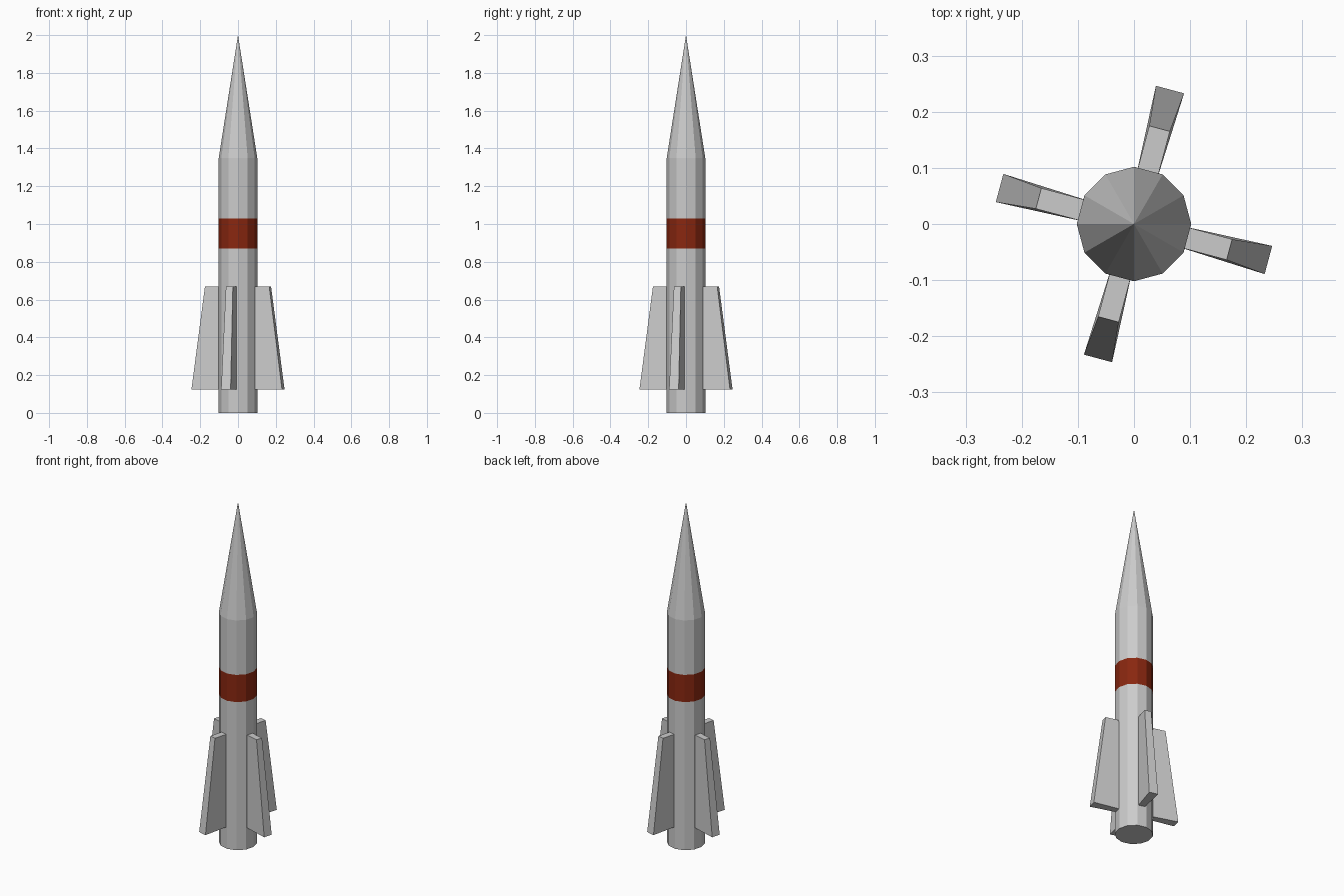
import bpy, bmesh, math
from mathutils import Matrix

if "Cube" in bpy.data.objects:
    bpy.data.objects.remove(bpy.data.objects["Cube"])

R, SIDES = 0.102, 12


def finish(bm, name, mat=None):
    bmesh.ops.recalc_face_normals(bm, faces=bm.faces)
    mesh = bpy.data.meshes.new(name)
    bm.to_mesh(mesh)
    bm.free()
    obj = bpy.data.objects.new(name, mesh)
    bpy.context.collection.objects.link(obj)
    if mat:
        mesh.materials.append(mat)
    return obj


def section(name, z0, z1, r_top=R, mat=None):
    """Twelve-sided body section; corners on the x and y axes."""
    bm = bmesh.new()
    bmesh.ops.create_cone(bm, cap_ends=False, segments=SIDES, radius1=R,
                          radius2=r_top, depth=z1 - z0,
                          matrix=Matrix.Translation((0, 0, (z0 + z1) / 2)))
    if r_top == 0:
        bmesh.ops.remove_doubles(bm, verts=bm.verts, dist=1e-5)
    if z0 == 0:
        # closed base
        bmesh.ops.contextual_create(bm, geom=[e for e in bm.edges
                                              if all(v.co.z < 1e-4 for v in e.verts)])
    return finish(bm, name, mat)


def fin(name, angle):
    """Swept fin, thickest at its lower outer edge."""
    # radius, height, half thickness
    profile = [(0.09, 0.125, 0.019), (0.248, 0.125, 0.026),
               (0.176, 0.67, 0.019), (0.09, 0.67, 0.019)]
    bm = bmesh.new()
    a = [bm.verts.new((r, -t, z)) for r, z, t in profile]
    b = [bm.verts.new((r, t, z)) for r, z, t in profile]
    bm.faces.new(a)
    bm.faces.new(b[::-1])
    for i in range(4):
        j = (i + 1) % 4
        bm.faces.new((a[i], b[i], b[j], a[j]))
    bmesh.ops.rotate(bm, verts=bm.verts, matrix=Matrix.Rotation(angle, 3, 'Z'))
    return finish(bm, name)


red = bpy.data.materials.new("band_red")
red.diffuse_color = (0.25, 0.02, 0.005, 1)
red.use_nodes = True
red.node_tree.nodes["Principled BSDF"].inputs["Base Color"].default_value = red.diffuse_color

# Body, coloured band and nose
section("lower_body", 0.0, 0.87)
section("red_band", 0.87, 1.03, mat=red)
section("upper_body", 1.03, 1.35)
section("nose_cone", 1.35, 2.0, r_top=0)

# Four tail fins, centred on the flat body sides
for k in range(4):
    fin(f"tail_fin_{k + 1}", math.radians(-15 + 90 * k))
